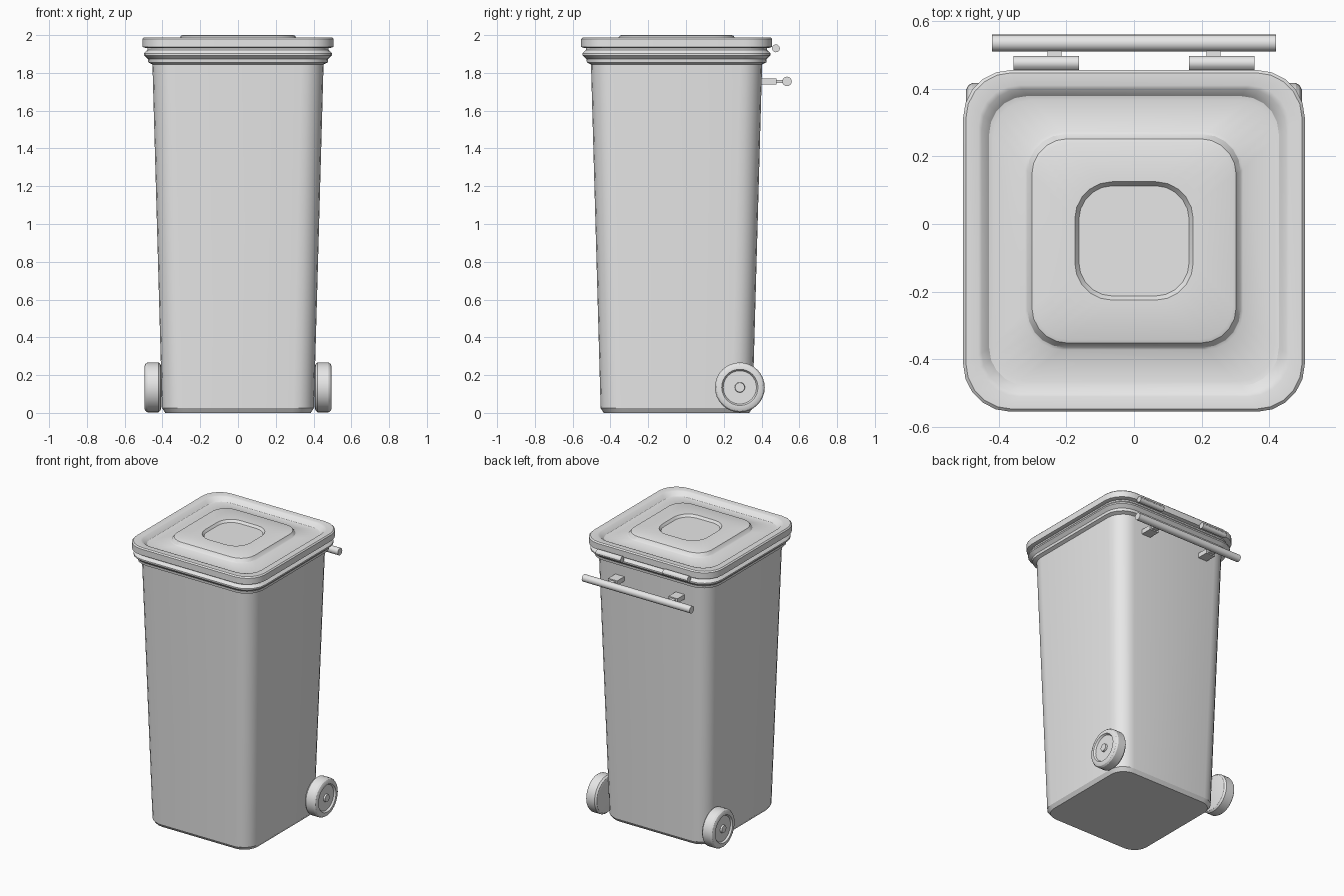
import bpy
import bmesh
from math import sin, cos, pi, radians
from mathutils import Matrix

cube = bpy.data.objects.get("Cube")
if cube:
    bpy.data.objects.remove(cube, do_unlink=True)

grey = bpy.data.materials.new("grey plastic")
grey.use_nodes = True
grey.diffuse_color = (0.8, 0.8, 0.8, 1)
grey.node_tree.nodes["Principled BSDF"].inputs["Base Color"].default_value = (0.8, 0.8, 0.8, 1)

CENTRE_Y = -0.05  # middle of the bin; the handle takes up the rest of the depth


def finish(name, bm, angle=30):
    bmesh.ops.recalc_face_normals(bm, faces=bm.faces)
    mesh = bpy.data.meshes.new(name)
    bm.to_mesh(mesh)
    bm.free()
    mesh.materials.append(grey)
    obj = bpy.data.objects.new(name, mesh)
    bpy.context.collection.objects.link(obj)
    bpy.ops.object.select_all(action="DESELECT")
    obj.select_set(True)
    bpy.context.view_layer.objects.active = obj
    bpy.ops.object.shade_smooth_by_angle(angle=radians(angle))
    return obj


def skin(bm, rings):
    """Bridge rings of equal length and cap both ends."""
    for a, b in zip(rings, rings[1:]):
        for i in range(len(a)):
            j = (i + 1) % len(a)
            bm.faces.new((a[i], a[j], b[j], b[i]))
    bm.faces.new(rings[0])
    bm.faces.new(rings[-1])


def rounded_square(half, radius, segments=5):
    points = []
    for k, (sx, sy) in enumerate(((1, 1), (-1, 1), (-1, -1), (1, -1))):
        for i in range(segments + 1):
            a = (k + i / segments) * pi / 2
            points.append((sx * (half - radius) + radius * cos(a),
                           sy * (half - radius) + radius * sin(a)))
    return points


def square_loft(name, profile):
    """Stack rounded squares given as (half width, corner radius, z)."""
    bm = bmesh.new()
    rings = [[bm.verts.new((x, y + CENTRE_Y, z)) for x, y in rounded_square(h, r)]
             for h, r, z in profile]
    skin(bm, rings)
    return finish(name, bm)


def turned(name, profile, centre, side=1, segments=32):
    """Revolve (x, radius) pairs round an axis along x."""
    bm = bmesh.new()
    rings = [[bm.verts.new((side * (centre[0] + x),
                            centre[1] + r * cos(2 * pi * i / segments),
                            centre[2] + r * sin(2 * pi * i / segments)))
              for i in range(segments)] for x, r in profile]
    skin(bm, rings)
    return finish(name, bm)


def box(name, centre, size):
    bm = bmesh.new()
    bmesh.ops.create_cube(bm, size=1, matrix=Matrix.Translation(centre) @ Matrix.Diagonal((*size, 1)))
    return finish(name, bm)


# Tapered container with chamfered foot and flared rim
square_loft("container", [
    (0.385, 0.10, 0.0), (0.402, 0.11, 0.025), (0.453, 0.12, 1.845),
    (0.475, 0.13, 1.855), (0.477, 0.13, 1.873), (0.498, 0.14, 1.893),
    (0.498, 0.14, 1.903), (0.480, 0.13, 1.922), (0.480, 0.13, 1.94)])

# Lid with a groove, raised panel and sunken centre
square_loft("lid", [
    (0.490, 0.13, 1.932), (0.505, 0.14, 1.937), (0.505, 0.14, 1.98),
    (0.497, 0.135, 1.988), (0.460, 0.12, 1.988), (0.450, 0.12, 1.984),
    (0.428, 0.11, 1.960), (0.416, 0.11, 1.957), (0.322, 0.11, 1.970),
    (0.315, 0.11, 1.974), (0.302, 0.105, 1.996), (0.292, 0.10, 2.0),
    (0.175, 0.11, 2.0), (0.163, 0.10, 1.984)])

# Wheels: rounded tyre, dished face and hub cap
wheel = [(0.0, 0.105), (0.004, 0.122), (0.015, 0.132), (0.073, 0.132), (0.084, 0.125),
         (0.09, 0.112), (0.09, 0.096), (0.078, 0.088), (0.078, 0.027), (0.09, 0.025)]

for side, label in ((1, "left"), (-1, "right")):
    turned(label + "_wheel", wheel, (0.406, 0.285, 0.135), side)
    # Hinge barrel and its link to the lid
    turned(label + "_hinge", [(-0.097, 0.021), (0.097, 0.021)], (0.26, 0.476, 1.93), side, 12)
    # Handle bracket: thick block, then a thin neck to the bar
    box(label + "_bracket", (side * 0.235, 0.435, 1.755), (0.07, 0.09, 0.032))
    box(label + "_bracket_neck", (side * 0.235, 0.498, 1.755), (0.042, 0.05, 0.016))

# Push handle across the back
turned("handle_bar", [(-0.42, 0.025), (0.42, 0.025)], (0, 0.535, 1.755), 1, 16)
